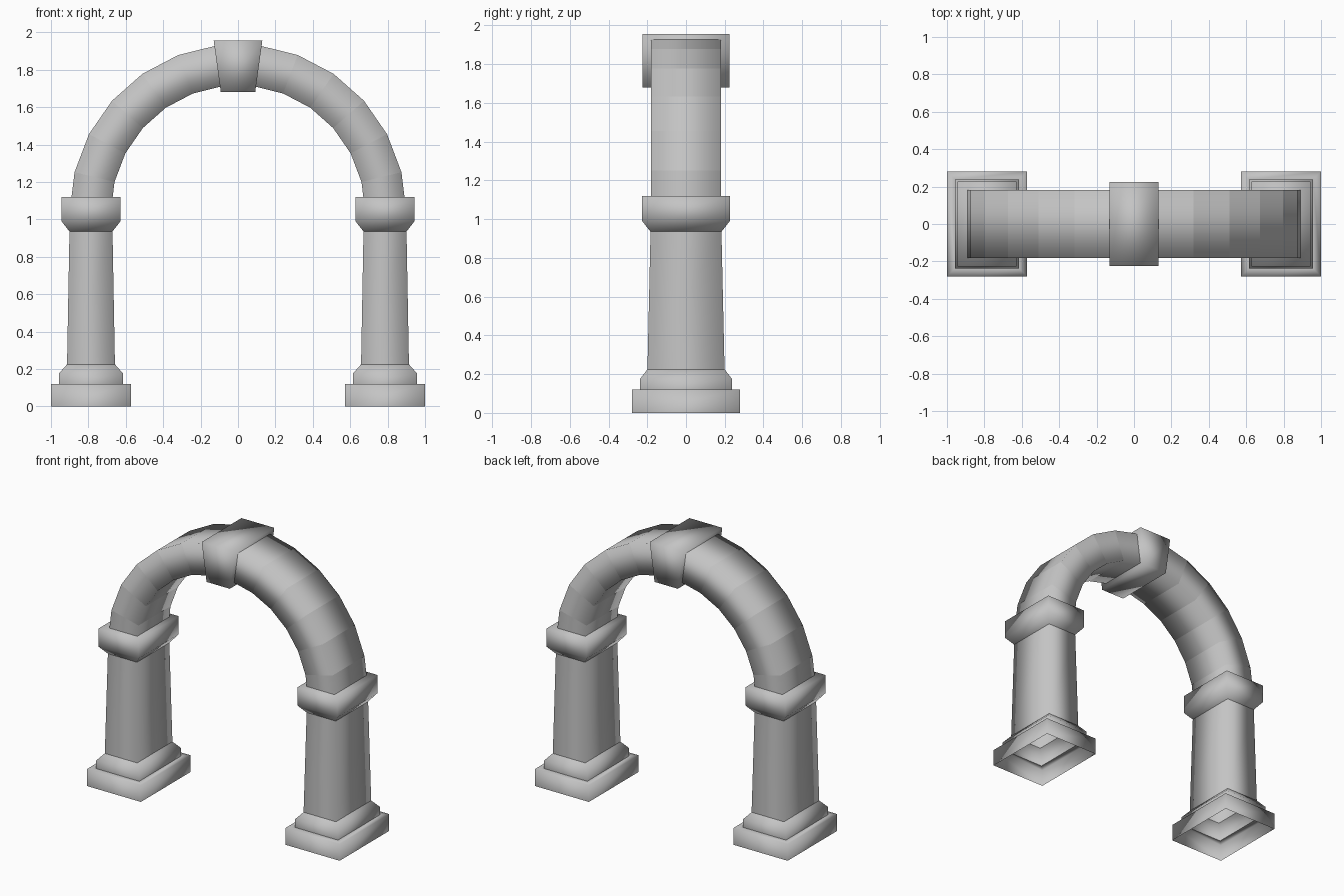
import bpy
import bmesh
from math import sin, cos, pi

cube = bpy.data.objects.get("Cube")
if cube:
    bpy.data.objects.remove(cube, do_unlink=True)

stone = bpy.data.materials.new("grey_stone")
stone.use_nodes = True
colour = (0.55, 0.55, 0.55, 1)
stone.diffuse_color = colour
stone.node_tree.nodes["Principled BSDF"].inputs["Base Color"].default_value = colour


def loft(name, rings, centre_x=0, cap_start=False, cap_end=False, sharp_rings=False):
    """Skin a list of four-cornered rings, softly shaded around the section."""
    bm = bmesh.new()
    loops = [[bm.verts.new(p) for p in ring] for ring in rings]
    for a, b in zip(loops, loops[1:]):
        for i in range(4):
            j = (i + 1) % 4
            bm.faces.new((a[i], a[j], b[j], b[i]))
    if cap_start:
        bm.faces.new(loops[0][::-1])
    if cap_end:
        bm.faces.new(loops[-1])
    for face in bm.faces:
        face.smooth = True
    if sharp_rings:
        for loop in loops:
            for i in range(4):
                edge = bm.edges.get((loop[i], loop[(i + 1) % 4]))
                edge.smooth = False
    mesh = bpy.data.meshes.new(name)
    bm.to_mesh(mesh)
    bm.free()
    mesh.materials.append(stone)
    obj = bpy.data.objects.new(name, mesh)
    obj.location.x = centre_x
    bpy.context.collection.objects.link(obj)
    return obj


def rect(hx, hy, z):
    return [(-hx, -hy, z), (hx, -hy, z), (hx, hy, z), (-hx, hy, z)]


# Two hollow columns: plinth, moulding, tapered shaft and capital
for side, x in (("left", 0.786), ("right", -0.786)):
    loft(side + "_plinth", [rect(0.214, 0.28, 0), rect(0.214, 0.28, 0.12),
                            rect(0.171, 0.237, 0.12)], x)
    loft(side + "_moulding", [rect(0.171, 0.237, 0.12), rect(0.171, 0.237, 0.176),
                              rect(0.128, 0.199, 0.225)], x)
    loft(side + "_shaft", [rect(0.128, 0.199, 0.225), rect(0.115, 0.183, 0.935)],
         x, sharp_rings=True)
    loft(side + "_capital", [rect(0.115, 0.183, 0.935), rect(0.158, 0.226, 0.99),
                             rect(0.158, 0.226, 1.12)], x, cap_end=True)

# Round arch of flat-sided stones
SEGMENTS, INNER, OUTER, SPRING, DEPTH = 13, 0.68, 0.90, 1.037, 0.181
arch_rings = []
for k in range(SEGMENTS + 1):
    a = pi * k / SEGMENTS
    arch_rings.append([(r * cos(a), y, SPRING + r * sin(a))
                       for r, y in ((INNER, -DEPTH), (INNER, DEPTH),
                                    (OUTER, DEPTH), (OUTER, -DEPTH))])
arch = loft("arch", arch_rings, sharp_rings=True)

# Wedge keystone
loft("keystone", [rect(0.092, 0.224, 1.68), rect(0.13, 0.224, 1.955)],
     cap_start=True, cap_end=True)

# Make every arch face point outwards
bm = bmesh.new()
bm.from_mesh(arch.data)
bmesh.ops.recalc_face_normals(bm, faces=bm.faces)
bm.to_mesh(arch.data)
bm.free()
